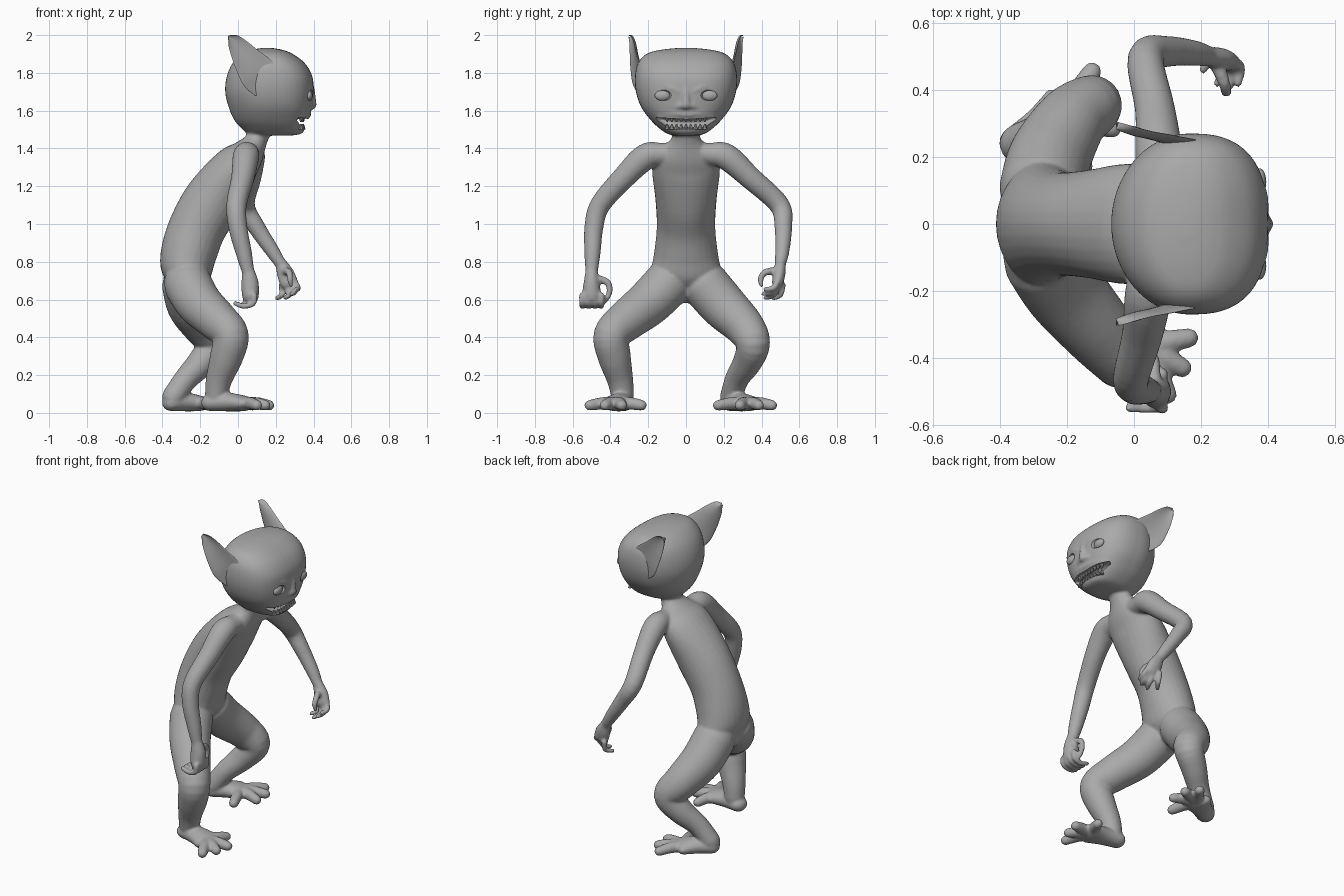
import bpy, bmesh, math
from mathutils import Vector, Matrix

default = bpy.data.objects.get("Cube")
if default:
    bpy.data.objects.remove(default)

skin = bpy.data.materials.new("grey_skin")
skin.use_nodes = True
GREY = (0.4, 0.4, 0.4, 1)
skin.diffuse_color = GREY
skin.node_tree.nodes["Principled BSDF"].inputs["Base Color"].default_value = GREY
X, Y = Vector((1, 0, 0)), Vector((0, 1, 0))


def spline(pts, steps=5):
    """Catmull-Rom resampling of any-dimensional points."""
    out = []
    for i in range(len(pts) - 1):
        p, q, r, s = (pts[max(0, min(len(pts) - 1, i + k))] for k in (-1, 0, 1, 2))
        for n in range(steps):
            t = n / steps
            out.append([0.5 * (2 * b + (c - a) * t + (2 * a - 5 * b + 4 * c - d) * t * t
                               + (3 * b - a - 3 * c + d) * t ** 3)
                        for a, b, c, d in zip(p, q, r, s)])
    return out + [list(pts[-1])]


def loft(bm, pts, side=X, power=2, upright=False, cup=0, sides=28, cap=True):
    """Skin rings along a path; points are x, y, z, half width[, half depth]."""
    pts = spline([tuple(p) if len(p) == 5 else (*p, p[3]) for p in pts])
    pos = [Vector(p[:3]) for p in pts]
    rings = []
    for i, p in enumerate(pts):
        t = (pos[min(i + 1, len(pos) - 1)] - pos[max(i - 1, 0)]).normalized()
        if upright:
            t = Vector((0, 0, 1))
        rings.append((pos[i], t, p[3], p[4]))
    if cap:
        for end, sign in ((0, -1), (-1, 1)):
            c, t, a, b = rings[end]
            for off, k in ((0.5, 0.87), (0.85, 0.53), (0.98, 0.2)):
                ring = (c + t * sign * off * min(a, b), t, a * k, b * k)
                rings.insert(0, ring) if sign < 0 else rings.append(ring)
    loops = []
    for c, t, a, b in rings:
        u = (side - t * side.dot(t)).normalized()
        v = t.cross(u)
        loop = []
        for k in range(sides):
            ang = math.tau * k / sides
            cs, sn = math.cos(ang), math.sin(ang)
            e = 2 / power if cs > 0 else 1
            du = math.copysign(abs(cs) ** e, cs)
            dv = math.copysign(abs(sn) ** e, sn)
            loop.append(bm.verts.new(c + u * a * du + v * (b * dv + cup * du * du)))
        loops.append(loop)
    for lo, hi in zip(loops, loops[1:]):
        for k in range(sides):
            j = (k + 1) % sides
            bm.faces.new((lo[k], lo[j], hi[j], hi[k]))
    bm.faces.new(loops[0][::-1])
    bm.faces.new(loops[-1])


def ball(bm, centre, radii):
    bmesh.ops.create_uvsphere(bm, u_segments=24, v_segments=16, radius=1,
                              matrix=Matrix.Translation(centre) @ Matrix.Diagonal((*radii, 1)))


def make(name, bm):
    bmesh.ops.recalc_face_normals(bm, faces=bm.faces)
    me = bpy.data.meshes.new(name)
    bm.to_mesh(me)
    bm.free()
    me.materials.append(skin)
    ob = bpy.data.objects.new(name, me)
    bpy.context.collection.objects.link(ob)
    return ob


def finish(ob, angle=60):
    bpy.ops.object.select_all(action='DESELECT')
    ob.select_set(True)
    bpy.context.view_layer.objects.active = ob
    bpy.ops.object.convert(target='MESH')
    bpy.ops.object.shade_smooth_by_angle(angle=math.radians(angle))


body = bmesh.new()

# Hunched torso and neck
loft(body, [(-.285, 0, .68, .15, .1), (-.275, 0, .74, .185, .133), (-.262, 0, .84, .17, .148),
            (-.215, 0, .98, .155, .152), (-.128, 0, 1.13, .162, .155), (-.02, 0, 1.29, .18, .125),
            (.05, 0, 1.37, .16, .09), (.1, 0, 1.45, .078, .058), (.13, 0, 1.54, .075, .065)], Y)

# Egg-shaped head: back x, front x, z, half width
HEAD = [(.09, .28, 1.468, .06), (.05, .335, 1.478, .1), (.02, .355, 1.505, .14),
        (-.02, .372, 1.55, .187), (-.05, .39, 1.62, .238), (-.068, .4, 1.7, .265),
        (-.06, .394, 1.78, .27), (-.03, .355, 1.85, .255), (.02, .29, 1.9, .21),
        (.07, .235, 1.922, .135), (.13, .18, 1.932, .04)]
loft(body, [((b + f) / 2, 0, z, (f - b) / 2, w) for b, f, z, w in HEAD],
     power=2.6, upright=True, sides=48, cap=False)

# Nose, upper lip and angry brows
loft(body, [(.385, 0, 1.72, .02), (.39, 0, 1.67, .022), (.393, 0, 1.63, .024)], Y)
loft(body, [(.375, -.05, 1.622, .018), (.391, 0, 1.63, .02), (.375, .05, 1.622, .018)])
loft(body, [(.33, -.135, 1.57, .018), (.362, -.07, 1.585, .018), (.37, 0, 1.582, .018),
            (.362, .07, 1.585, .018), (.33, .135, 1.57, .018)])
for s in (-1, 1):
    loft(body, [(.383, s * .035, 1.7, .02), (.374, s * .1, 1.728, .022),
                (.33, s * .18, 1.75, .018)])

# Arms: shoulder to wrist
loft(body, [(.06, -.05, 1.38, .05), (.05, -.13, 1.37, .06), (.042, -.215, 1.355, .07),
            (.025, -.33, 1.245, .061), (-.008, -.455, 1.1, .054), (0, -.488, .98, .05),
            (.03, -.495, .85, .043), (.055, -.5, .74, .032)])
loft(body, [(.07, .05, 1.38, .05), (.07, .13, 1.37, .06), (.073, .215, 1.355, .07),
            (.063, .34, 1.245, .06), (.035, .495, 1.1, .054), (.1, .515, .98, .046),
            (.18, .51, .86, .038), (.225, .5, .79, .03)])

# Near hand: fingers curl backwards
loft(body, [(.055, -.5, .76, .03, .03), (.063, -.5, .69, .046, .042),
            (.066, -.5, .62, .045, .052)])
for i in range(4):
    y = -.55 + .034 * i
    loft(body, [(.085, y, .62, .018), (.08, y, .58, .016), (.03, y, .565, .015),
                (-.015, y, .58, .013)], Y)
loft(body, [(.06, -.47, .71, .022), (.06, -.415, .69, .018), (.06, -.405, .64, .016),
            (.06, -.425, .595, .013)])

# Far hand: fingers fan and curl inwards
loft(body, [(.225, .5, .8, .028, .028), (.25, .495, .74, .046, .032), (.27, .485, .69, .048, .03)])
for tip in ((.31, .42, .655), (.285, .41, .63), (.25, .42, .61), (.205, .46, .608)):
    end = Vector(tip)
    root = Vector((.27, .485, .69)).lerp(end + Vector((0, .07, .06)), .6)
    bend = root.lerp(end, .55) + Vector((.015, .015, -.015))
    loft(body, [(*root, .017), (*bend, .016), (*end, .013)], Y)
loft(body, [(.25, .47, .75, .022), (.27, .42, .745, .018), (.275, .395, .71, .016),
            (.28, .4, .675, .012)])

# Legs: hip to ankle
loft(body, [(-.265, -.1, .68, .128), (-.205, -.2, .58, .122), (-.105, -.32, .485, .108),
            (-.038, -.395, .41, .095), (-.06, -.38, .3, .088), (-.1, -.35, .18, .07),
            (-.115, -.335, .09, .06)])
loft(body, [(-.275, .1, .68, .128), (-.25, .2, .565, .124), (-.185, .31, .455, .106),
            (-.125, .355, .365, .09), (-.19, .325, .27, .077), (-.275, .27, .18, .063),
            (-.342, .24, .085, .06)])

# Feet with splayed toes
FEET = [((-.15, -.33), (.03, -.365), [(.1, -.51), (.145, -.43), (.165, -.34), (.08, -.235)]),
        ((-.355, .235), (-.21, .325), [(-.125, .455), (-.07, .385), (-.065, .285), (-.15, .17)])]
for heel, arch, toes in FEET:
    h, b = Vector(heel), Vector(arch)
    m = (h + b) / 2
    across = Vector((h.y - b.y, b.x - h.x, 0)).normalized()
    loft(body, [(*h, .054, .055, .045), (*m, .058, .065, .05), (*b, .05, .09, .042)], across)
    for toe in toes:
        tip = Vector(toe)
        mid = b.lerp(tip, .55)
        loft(body, [(*b.lerp(tip, .1), .05, .036, .036), (*mid, .05, .034, .033),
                    (*tip, .04, .029, .028)], across)

creature = make("body", body)
remesh = creature.modifiers.new("merge", 'REMESH')
remesh.mode, remesh.voxel_size = 'VOXEL', .008
soften = creature.modifiers.new("soften", 'SMOOTH')
soften.factor, soften.iterations = .5, 6

# Mouth and eye-socket cutter
cut = bmesh.new()
loft(cut, [(.3, -.14, 1.555, .035, .012), (.335, -.08, 1.538, .045, .028),
           (.345, 0, 1.533, .05, .026), (.335, .08, 1.538, .045, .028),
           (.3, .14, 1.555, .035, .012)])
for s in (-1, 1):
    ball(cut, (.398, s * .125, 1.68), (.03, .048, .032))
cutter = make("face_cutter", cut)
cutter.hide_render = True
carve = creature.modifiers.new("carve", 'BOOLEAN')
carve.object, carve.operation, carve.solver = cutter, 'DIFFERENCE', 'EXACT'
finish(creature)
bpy.data.objects.remove(cutter)

# Eyeballs
eyes = bmesh.new()
for s in (-1, 1):
    ball(eyes, (.375, s * .125, 1.68), (.02, .041, .028))
finish(make("eyes", eyes))

# Upper and lower teeth following the jaw
teeth = bmesh.new()
for i in range(-4, 5):
    y = i * .025
    x = .17 + .175 * (1 - (abs(y) / .18) ** 2.8) ** (1 / 2.8)
    for z, flip in ((1.555, math.pi), (1.515, 0)):
        place = Matrix.Translation((x, y, z)) @ Matrix.Rotation(flip, 4, 'X')
        bmesh.ops.create_cone(teeth, cap_ends=True, segments=8, radius1=.013,
                              radius2=.004, depth=.03, matrix=place)
finish(make("teeth", teeth), 40)

# Cupped pointed ears, broad at the root and swept back
ear = bmesh.new()
loft(ear, [(.15, .225, 1.745, .09, .012), (.1, .248, 1.8, .1, .011),
           (.045, .262, 1.87, .078, .009), (0, .27, 1.935, .055, .007),
           (-.03, .278, 1.975, .035, .005), (-.05, .285, 1.992, .012, .004)],
     Vector((.9, -.2, .3)), cup=.018)
ears = make("ears", ear)
mirror = ears.modifiers.new("mirror", 'MIRROR')
mirror.use_axis = (False, True, False)
finish(ears)
